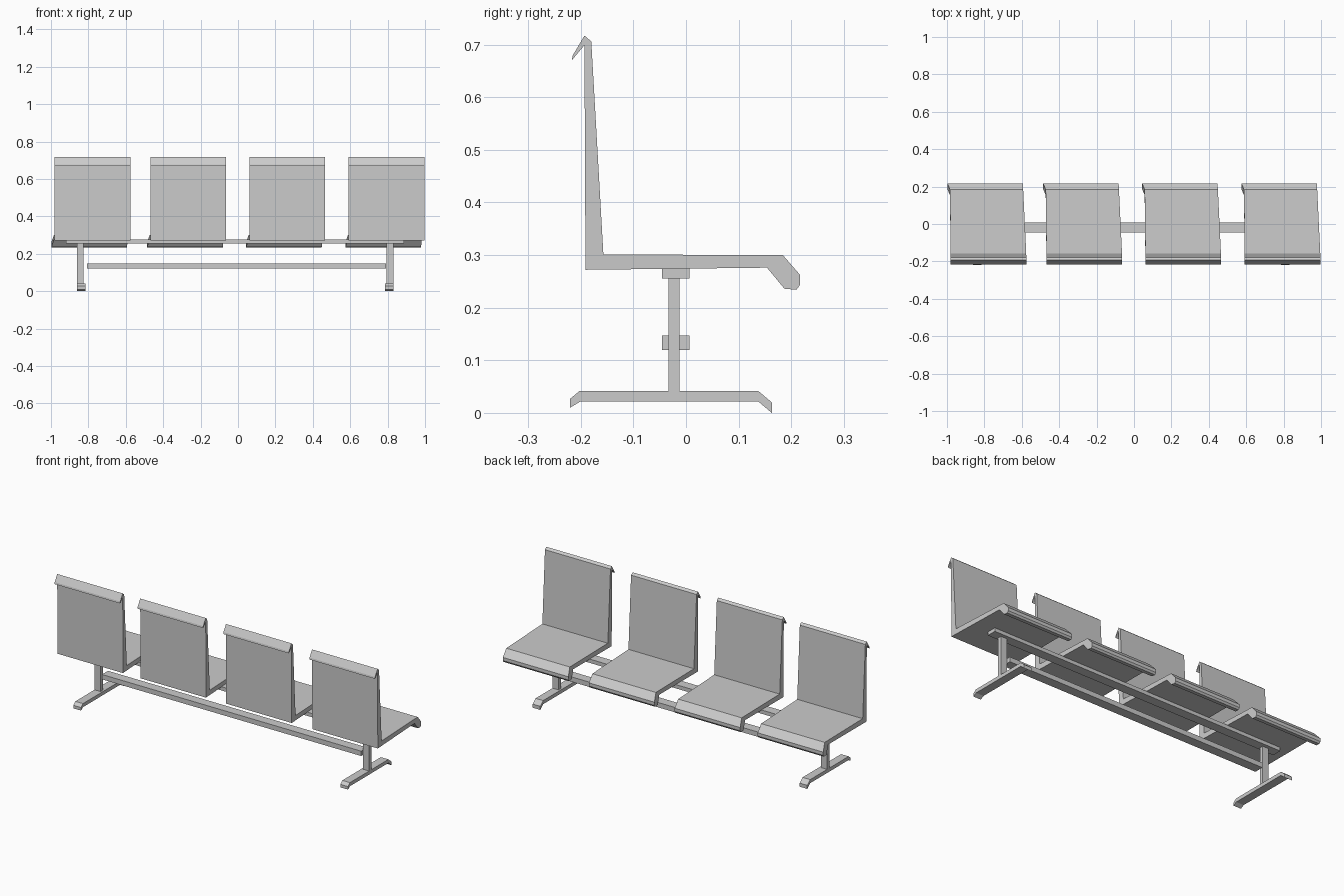
import bpy
import bmesh

if "Cube" in bpy.data.objects:
    bpy.data.objects.remove(bpy.data.objects["Cube"])


def extrude_profile(name, profile, left, right):
    """Solid from a (y, z) profile; left/right give the end x for each y."""
    bm = bmesh.new()
    a = [bm.verts.new((left(y), y, z)) for y, z in profile]
    b = [bm.verts.new((right(y), y, z)) for y, z in profile]
    n = len(profile)
    bm.faces.new(a)
    bm.faces.new(b[::-1])
    for i in range(n):
        j = (i + 1) % n
        bm.faces.new((a[i], b[i], b[j], a[j]))
    bmesh.ops.recalc_face_normals(bm, faces=bm.faces)
    mesh = bpy.data.meshes.new(name)
    bm.to_mesh(mesh)
    bm.free()
    obj = bpy.data.objects.new(name, mesh)
    bpy.context.collection.objects.link(obj)
    return obj


def box(name, x0, x1, y0, y1, z0, z1):
    return extrude_profile(name, [(y0, z0), (y1, z0), (y1, z1), (y0, z1)],
                           lambda y: x0, lambda y: x1)


# Seat shells: backrest with hooked top, seat pan and drooping lip
SEAT = [(-0.191, 0.272), (-0.193, 0.699), (-0.217, 0.670), (-0.215, 0.680),
        (-0.193, 0.717), (-0.180, 0.706), (-0.157, 0.301), (0.184, 0.300),
        (0.217, 0.262), (0.217, 0.244), (0.210, 0.234), (0.187, 0.236),
        (0.154, 0.276)]
for i, x in enumerate((-0.98, -0.468, 0.061, 0.592)):
    extrude_profile(
        f"seat_{i + 1}", SEAT,
        lambda y: x - (0.018 if y > 0.186 else 0.004 if y > 0 else 0),
        lambda y: x + 0.404 - 0.048 * max(y + 0.16, 0))

# Beam under the seats and lower tie bar
box("seat_beam", -0.92, 0.887, -0.046, 0.007, 0.255, 0.276)
box("tie_bar", -0.807, 0.792, -0.046, 0.007, 0.120, 0.147)

# Legs: post on a foot with bent-down ends
FOOT = [(-0.220, 0.010), (-0.220, 0.027), (-0.202, 0.042), (0.137, 0.042),
        (0.163, 0.020), (0.163, 0.000), (0.137, 0.022), (-0.200, 0.022)]
for side, p0, p1, f0, f1 in (("left", -0.862, -0.825, -0.862, -0.815),
                             ("right", 0.795, 0.832, 0.785, 0.832)):
    box(f"{side}_post", p0, p1, -0.033, -0.012, 0.04, 0.257)
    extrude_profile(f"{side}_foot", FOOT, lambda y: f0, lambda y: f1)
